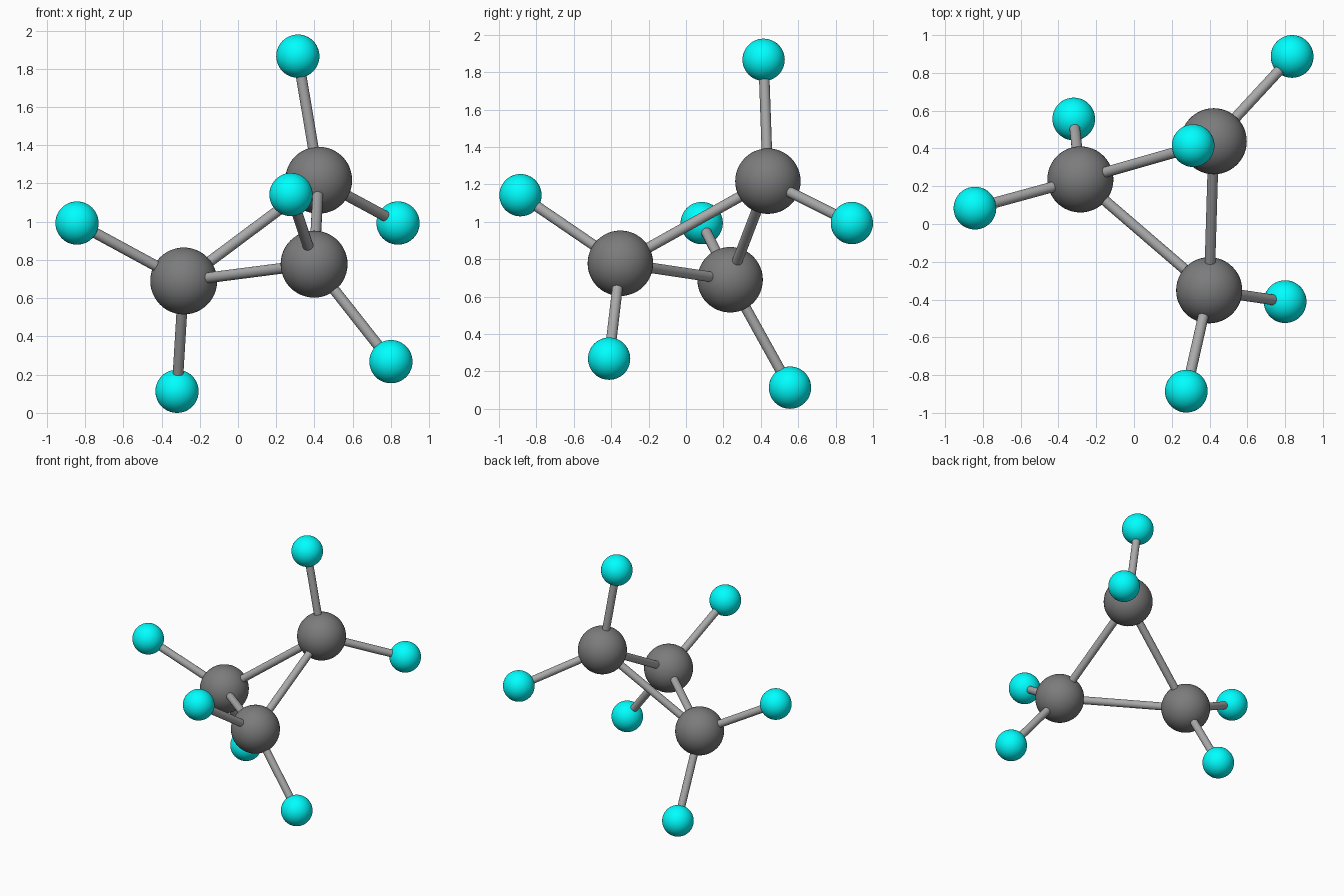
import bpy
from mathutils import Vector

if "Cube" in bpy.data.objects:
    bpy.data.objects.remove(bpy.data.objects["Cube"])


def material(name, rgb):
    m = bpy.data.materials.new(name)
    m.diffuse_color = (*rgb, 1)
    m.use_nodes = True
    m.node_tree.nodes["Principled BSDF"].inputs["Base Color"].default_value = m.diffuse_color
    return m


DARK = material("dark_grey", (0.2, 0.2, 0.2))
LIGHT = material("light_grey", (0.4, 0.4, 0.4))
CYAN = material("cyan", (0, 1, 1))


def finish(name, mat):
    ob = bpy.context.object
    ob.name = name
    ob.data.materials.append(mat)
    bpy.ops.object.shade_smooth_by_angle()


def ball(name, pos, radius, mat):
    bpy.ops.mesh.primitive_uv_sphere_add(segments=48, ring_count=24, radius=radius, location=pos)
    finish(name, mat)


def bond(name, a, b):
    a, b = Vector(a), Vector(b)
    d = b - a
    bpy.ops.mesh.primitive_cylinder_add(vertices=32, radius=0.028, depth=d.length,
                                        location=(a + b) / 2,
                                        rotation=d.to_track_quat('Z', 'Y').to_euler())
    finish(name, LIGHT)


# Ring atoms, each with its two outer atoms
atoms = [
    ((-0.284, 0.236, 0.690), [(-0.842, 0.084, 0.993), (-0.319, 0.556, 0.113)]),
    ((0.422, 0.438, 1.217), [(0.313, 0.415, 1.866), (0.837, 0.887, 0.993)]),
    ((0.398, -0.351, 0.778), [(0.277, -0.885, 1.142), (0.800, -0.411, 0.268)]),
]

for i, (centre, outers) in enumerate(atoms):
    ball(f"ring_atom_{i + 1}", centre, 0.175, DARK)
    # Ring bond to the next atom
    bond(f"ring_bond_{i + 1}", centre, atoms[(i + 1) % 3][0])
    # Outer atoms and their bonds
    for j, pos in enumerate(outers):
        ball(f"outer_atom_{i + 1}_{j + 1}", pos, 0.113, CYAN)
        bond(f"outer_bond_{i + 1}_{j + 1}", centre, pos)
